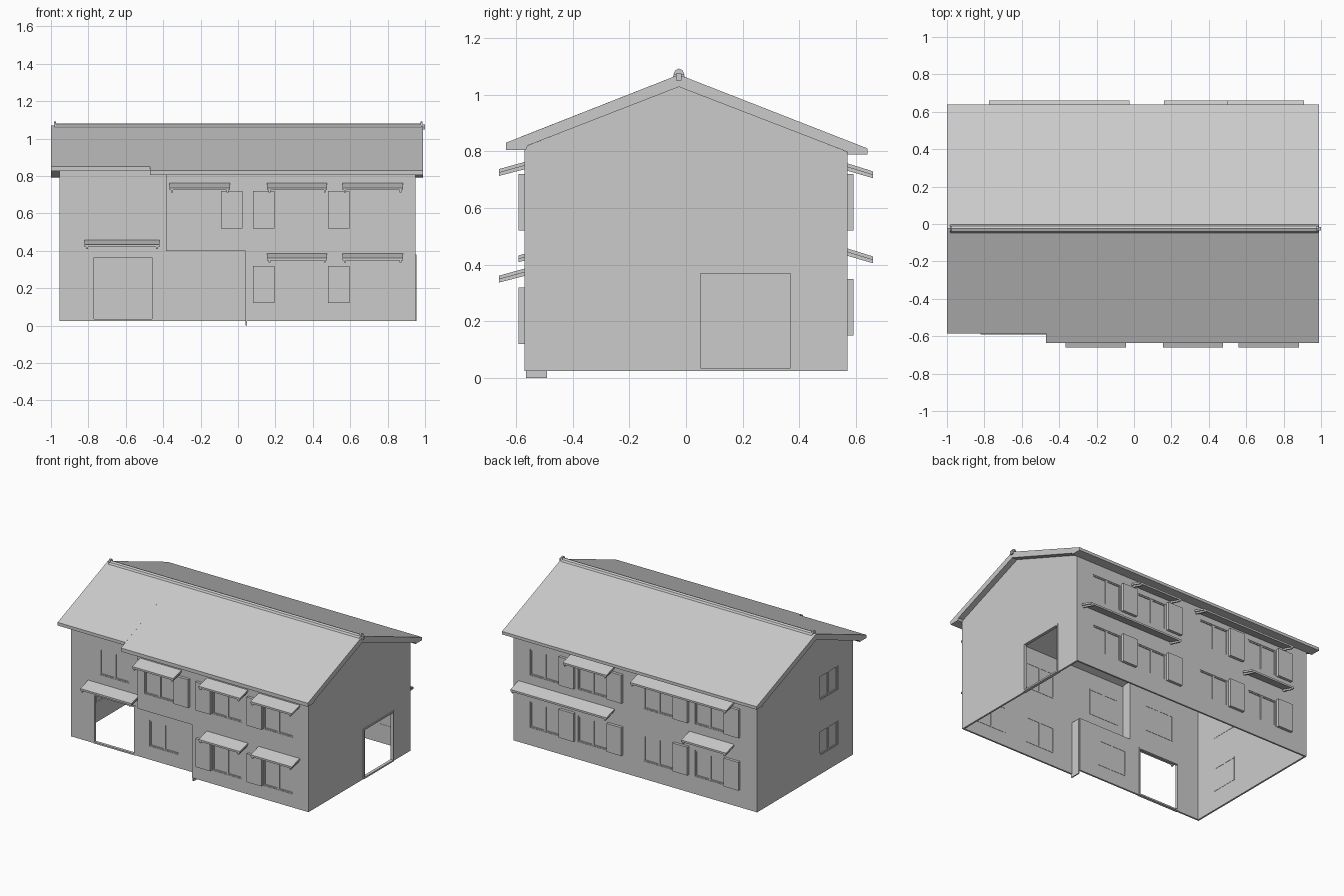
import bpy, bmesh
from mathutils import Vector

cube = bpy.data.objects.get("Cube")
if cube:
    bpy.data.objects.remove(cube)

GREY = (0.6, 0.6, 0.6, 1)
grey = bpy.data.materials.new("plain grey")
grey.use_nodes = True
grey.diffuse_color = GREY
grey.node_tree.nodes["Principled BSDF"].inputs["Base Color"].default_value = GREY


def finish(name, bm):
    bmesh.ops.recalc_face_normals(bm, faces=bm.faces)
    mesh = bpy.data.meshes.new(name)
    bm.to_mesh(mesh)
    bm.free()
    mesh.materials.append(grey)
    ob = bpy.data.objects.new(name, mesh)
    bpy.context.collection.objects.link(ob)
    return ob


def add_box(bm, lo, hi):
    r = bmesh.ops.create_cube(bm, size=1)
    for v in r["verts"]:
        v.co = [(a + b) / 2 + c * (b - a) for a, b, c in zip(lo, hi, v.co)]


def box(name, lo, hi):
    bm = bmesh.new()
    add_box(bm, lo, hi)
    return finish(name, bm)


def add_prism(bm, profile, x0, x1):
    """Extrude a (y, z) profile along x."""
    face = bm.faces.new([bm.verts.new((x0, y, z)) for y, z in profile])
    r = bmesh.ops.extrude_face_region(bm, geom=[face])
    for v in r["geom"]:
        if isinstance(v, bmesh.types.BMVert):
            v.co.x = x1


def prism(name, profile, x0, x1):
    bm = bmesh.new()
    add_prism(bm, profile, x0, x1)
    return finish(name, bm)


class Plane:
    """Upright wall plane: axis it faces, its position and outward sign."""
    def __init__(self, axis, pos, out):
        self.axis, self.pos, self.out = axis, pos, out

    def at(self, u, v, d=0.0):
        c = self.pos + self.out * d
        return Vector((u, c, v)) if self.axis == "y" else Vector((c, u, v))

    def bar(self, bm, u0, u1, v0, v1, d0, d1):
        a, b = self.at(u0, v0, d0), self.at(u1, v1, d1)
        add_box(bm, [min(p) for p in zip(a, b)], [max(p) for p in zip(a, b)])


def wall(name, plane, rect, holes):
    """Thin wall built from cells, leaving out the holes."""
    rects = [rect] + holes
    us = sorted({u for r in rects for u in r[:2]})
    vs = sorted({v for r in rects for v in r[2:]})
    bm = bmesh.new()
    for u0, u1 in zip(us, us[1:]):
        for v0, v1 in zip(vs, vs[1:]):
            u, v = (u0 + u1) / 2, (v0 + v1) / 2
            if any(h[0] < u < h[1] and h[2] < v < h[3] for h in holes):
                continue
            bm.faces.new([bm.verts.new(plane.at(*p)) for p in
                          ((u0, v0), (u1, v0), (u1, v1), (u0, v1))])
    bmesh.ops.remove_doubles(bm, verts=bm.verts, dist=1e-5)
    # give the wall its thickness, inwards
    r = bmesh.ops.extrude_face_region(bm, geom=bm.faces[:], use_keep_orig=True)
    shift = plane.at(0, 0, -0.012) - plane.at(0, 0)
    for v in r["geom"]:
        if isinstance(v, bmesh.types.BMVert):
            v.co += shift
    return finish(name, bm)


def window(name, plane, r):
    """Frame, centre mullion and recessed pane."""
    u0, u1, v0, v1 = r
    mid, t = (u0 + u1) / 2, 0.008
    bm = bmesh.new()
    plane.bar(bm, u0, u1, v0, v1, -0.012, -0.009)
    for a, b in ((u0, u0 + t), (mid - t, mid + t), (u1 - t, u1)):
        plane.bar(bm, a, b, v0, v1, -0.014, -0.003)
    for a, b in ((v0, v0 + t), (v1 - t, v1)):
        plane.bar(bm, u0, u1, a, b, -0.014, -0.003)
    finish(name, bm)


def door_frame(name, plane, r, d):
    u0, u1, v0, v1 = r
    t = 0.011
    bm = bmesh.new()
    for a, b in ((u0, u0 + t), (u1 - t, u1)):
        plane.bar(bm, a, b, v0, v1, -0.016, d)
    for a, b in ((v0, v0 + t), (v1 - t, v1)):
        plane.bar(bm, u0, u1, a, b, -0.016, d)
    finish(name, bm)


def shutter(name, plane, u0, u1, v0):
    bm = bmesh.new()
    plane.bar(bm, u0, u1, v0, v0 + 0.2, 0, 0.02)
    finish(name, bm)


def awning(name, plane, x0, x1, top, drop):
    """Sloping canopy on two slim brackets."""
    y, tip = plane.pos, plane.pos + plane.out * 0.09
    bm = bmesh.new()
    add_prism(bm, [(y, top), (tip, top - drop), (tip, top - drop - 0.013),
                   (y, top - 0.013)], x0, x1)
    for bx in (x0 + 0.008, x1 - 0.018):
        add_prism(bm, [(y, top - 0.013), (tip, top - drop - 0.013),
                       (tip, top - drop - 0.024), (y, top - 0.026)], bx, bx + 0.01)
    finish(name, bm)


# Layout
LEFT, RIGHT, BASE = -0.955, 0.95, 0.025
STEP, RETURN, SOFFIT = -0.385, 0.04, 0.4
front = Plane("y", -0.57, -1)
recess = Plane("y", -0.5, -1)
back = Plane("y", 0.57, 1)
side_a = Plane("x", LEFT, -1)
side_b = Plane("x", RIGHT, 1)
W, H = 0.23, 0.185

# Front wall, with its left part set back
front_wins = [(x, x + W, z, z + H) for x, z in
              ((-0.33, 0.52), (0.2, 0.52), (0.6, 0.52), (0.2, 0.12), (0.6, 0.12))]
wall("front_wall", front, (STEP, RIGHT, BASE, 0.815),
     front_wins + [(STEP, RETURN, BASE, SOFFIT)])
garage = (-0.78, -0.45, BASE, 0.375)
recess_wins = [(-0.73, -0.5, 0.52, 0.705), (-0.34, -0.11, 0.12, 0.305)]
wall("recessed_wall", recess, (LEFT, RETURN, BASE, 0.838),
     recess_wins + [garage, (STEP, RETURN, SOFFIT, 0.838)])
box("overhang_soffit", (STEP, -0.57, SOFFIT), (RETURN, -0.49, SOFFIT + 0.008))
box("upper_return", (STEP, -0.57, SOFFIT), (STEP + 0.008, -0.49, 0.83))
box("lower_return", (RETURN, -0.565, 0), (RETURN + 0.008, -0.49, SOFFIT))
door_frame("garage_frame", recess, garage, 0.004)

# Back wall
back_cols = (0.59, 0.215, -0.3, -0.7)
back_wins = [(x, x + W, z, z + H) for x in back_cols for z in (0.15, 0.52)]
wall("back_wall", back, (LEFT, RIGHT, BASE, 0.797), back_wins)

# Gable walls
door = (0.04, 0.38, BASE, 0.38)
side_wins = [(-0.33, -0.13, z, z + 0.17) for z in (0.16, 0.55)]
wall("left_gable_wall", side_b, (-0.57, 0.57, BASE, 0.79), [door])
wall("right_gable_wall", side_a, (-0.5, 0.57, BASE, 0.79), side_wins)
for name, x0, x1, yf, zf in (("left_gable", RIGHT - 0.012, RIGHT, -0.57, 0.815),
                             ("right_gable", LEFT, LEFT + 0.012, -0.5, 0.84)):
    prism(name, [(yf, 0.79), (0.57, 0.79), (0.57, 0.797), (-0.025, 1.028), (yf, zf)], x0, x1)
door_frame("side_door_frame", side_b, door, 0.005)

# Windows
for plane, label, rects in ((front, "front", front_wins), (recess, "recessed", recess_wins),
                            (back, "back", back_wins), (side_a, "side", side_wins)):
    for i, r in enumerate(rects):
        window(f"{label}_window_{i + 1}", plane, r)

# Shutters
for x in (-0.092, 0.08, 0.48):
    shutter("front_upper_shutter", front, x, x + 0.115, 0.52)
for x in (0.08, 0.48):
    shutter("front_lower_shutter", front, x, x + 0.115, 0.12)
for x in back_cols:
    for z in (0.15, 0.52):
        shutter("back_shutter", back, x - 0.122, x - 0.007, z)

# Awnings
for x in (-0.365, 0.155, 0.56):
    awning("front_upper_awning", front, x, x + 0.322, 0.762, 0.025)
for x in (0.155, 0.56):
    awning("front_lower_awning", front, x, x + 0.322, 0.386, 0.025)
awning("garage_awning", recess, -0.82, -0.42, 0.458, 0.025)
for x0, x1, z in ((0.16, 0.5, 0.757), (-0.775, -0.025, 0.757),
                  (0.16, 0.91, 0.457), (-0.775, -0.425, 0.457)):
    awning("back_awning", back, x0, x1, z, 0.028)

# Roof: gabled slab with level eave soffits, front eave shorter over the recess
RIDGE = (-0.025, 1.07)
back_half = [(0.64, 0.81), (0.64, 0.789), (0.568, 0.789), (0.568, 0.798), (-0.025, 1.027)]
prism("roof_main", [RIDGE] + back_half +
      [(-0.558, 0.82), (-0.565, 0.805), (-0.635, 0.805), (-0.635, 0.83)], -0.47, 0.99)
prism("roof_over_recess", [RIDGE] + back_half +
      [(-0.5, 0.843), (-0.51, 0.828), (-0.585, 0.828), (-0.585, 0.85)], -1, -0.47)

# Ridge cap with end knobs
cap = [(-0.048, 1.06), (-0.04, 1.074), (-0.025, 1.08), (-0.01, 1.074), (-0.002, 1.06)]
prism("ridge_cap", cap, -0.98, 0.98)
knob = [(-0.045, 1.07), (-0.037, 1.086), (-0.025, 1.092), (-0.013, 1.086), (-0.005, 1.07)]
for x in (-0.985, 0.975):
    prism("ridge_knob", knob, x, x + 0.012)
box("ridge_end", (0.98, -0.035, 1.05), (1.0, -0.015, 1.075))
